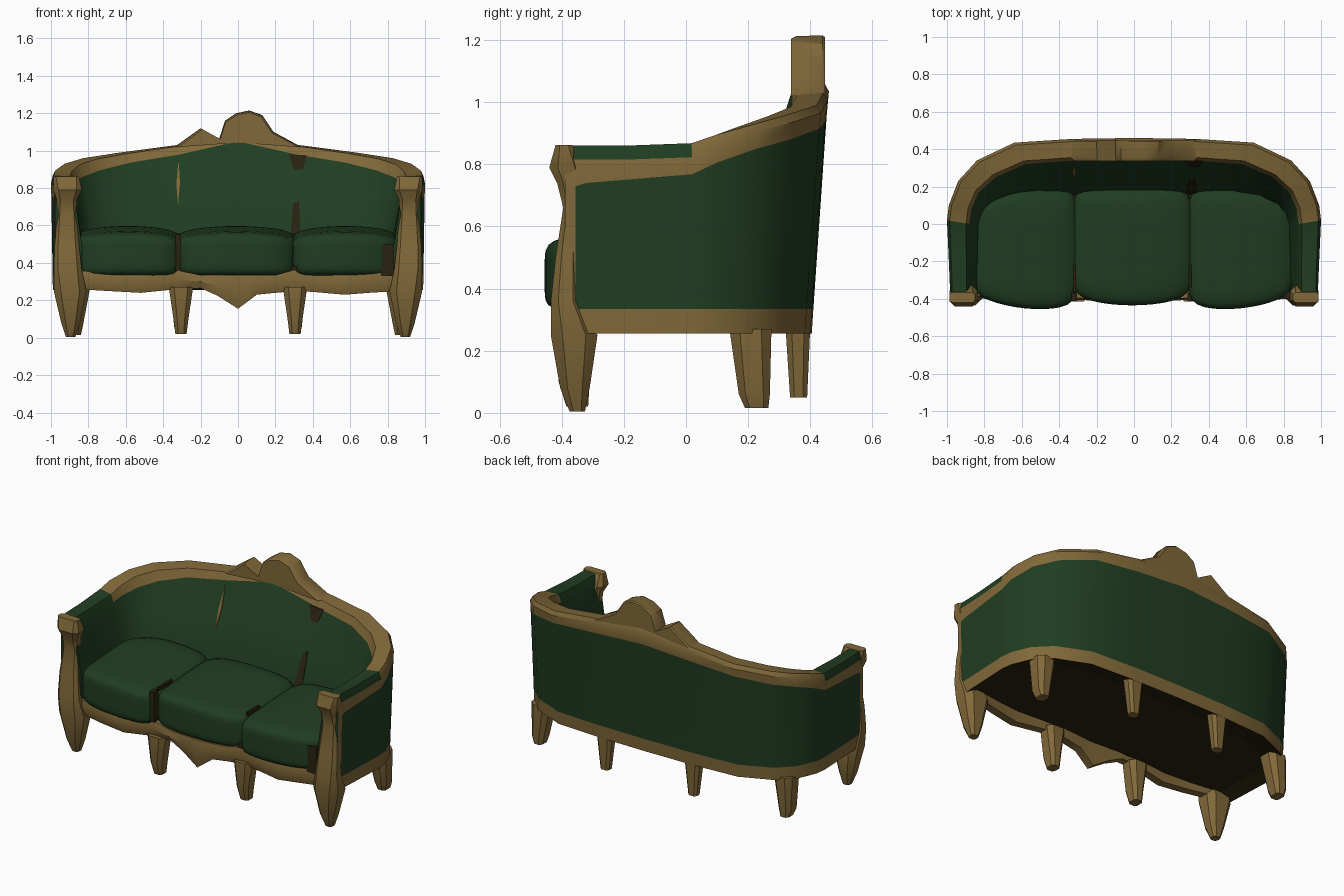
import bpy, bmesh, math
from mathutils import Vector

if "Cube" in bpy.data.objects:
    bpy.data.objects.remove(bpy.data.objects["Cube"])


def material(name, rgb):
    m = bpy.data.materials.new(name)
    m.diffuse_color = (*rgb, 1)
    m.use_nodes = True
    m.node_tree.nodes["Principled BSDF"].inputs["Base Color"].default_value = m.diffuse_color
    return m


WOOD, GREEN, DARK = 0, 1, 2
MATS = [material("carved wood", (0.22, 0.14, 0.041)),
        material("green velvet", (0.0145, 0.047, 0.0155)),
        material("dark underside", (0.022, 0.016, 0.005))]


def finish(name, bm, angle=35):
    bmesh.ops.recalc_face_normals(bm, faces=bm.faces)
    me = bpy.data.meshes.new(name)
    bm.to_mesh(me)
    bm.free()
    for m in MATS:
        me.materials.append(m)
    me.shade_smooth()
    me.set_sharp_from_angle(angle=math.radians(angle))
    ob = bpy.data.objects.new(name, me)
    bpy.context.collection.objects.link(ob)
    return ob


def loft(name, rings, mat=lambda i, j: WOOD, cap=WOOD, angle=35):
    """Skin closed rings; mat(i, j) gives the slot for ring i, side j."""
    bm = bmesh.new()
    vs = [[bm.verts.new(p) for p in r] for r in rings]
    n = len(rings[0])
    for i in range(len(vs) - 1):
        for j in range(n):
            k = (j + 1) % n
            f = bm.faces.new((vs[i][j], vs[i][k], vs[i + 1][k], vs[i + 1][j]))
            f.material_index = mat(i, j)
    for r in (vs[0], vs[-1]):
        bm.faces.new(r).material_index = cap
    return finish(name, bm, angle)


def chamfered(z, x0, x1, y0, y1, side=1):
    """Rectangle with cut corners at height z."""
    c = 0.25 * min(x1 - x0, y1 - y0)
    pts = [(x0 + c, y0), (x1 - c, y0), (x1, y0 + c), (x1, y1 - c),
           (x1 - c, y1), (x0 + c, y1), (x0, y1 - c), (x0, y0 + c)]
    return [(side * x, y, z) for x, y in pts]


def box(name, x0, x1, y0, y1, z0, z1, slot):
    ring = lambda z: [(x0, y0, z), (x1, y0, z), (x1, y1, z), (x0, y1, z)]
    return loft(name, [ring(z0), ring(z1)], lambda i, j: slot, slot)


# wraparound shell: outer xy, inner top xy, inner seat xy, rim height,
# depth of the wood band outside and inside
HALF = [((.98, -.39), (.88, -.39), (.835, -.39), .86, .13, .05),
        ((.985, -.355), (.88, -.355), (.835, -.355), .86, .13, .05),
        ((.985, -.32), (.88, -.32), (.835, -.32), .86, .12, .05),
        ((.99, -.20), (.88, -.20), (.83, -.20), .86, .11, .05),
        ((1.0, .02), (.88, .00), (.82, .00), .868, .10, .05),
        ((.99, .10), (.87, .08), (.80, .05), .895, .09, .06),
        ((.94, .23), (.83, .17), (.76, .09), .93, .08, .07),
        ((.84, .34), (.74, .25), (.66, .13), .96, .08, .065),
        ((.64, .435), (.58, .32), (.52, .15), .99, .075, .055),
        ((.33, .455), (.31, .34), (.30, .155), 1.03, .09, .05)]
MID = [((0, .46), (0, .345), (0, .16), 1.06, .10, .01)]
flip = lambda s: tuple((-p[0], p[1]) for p in s[:3]) + s[3:]
STATIONS = HALF + MID + [flip(s) for s in reversed(HALF)]


def shell_ring(s):
    o, i, l, zt, band, drop = s
    o, i, l = Vector(o), Vector(i), Vector(l)
    foot = Vector((o.x * .99, o.y * .88 if o.y > 0 else o.y))
    z2, z3 = zt - band, zt - (.045 if zt < .88 else .025)
    lean = lambda z: foot.lerp(o, (z - .26) / (zt - .26))
    inner = lambda z: l.lerp(i, (z - .5) / (zt - .55))
    pts = [(foot, .255), (lean(.335), .335), (lean(z2), z2), (o, z3),
           (o.lerp(i, .12), zt), (o.lerp(i, .85), zt - .005),
           (i, zt - drop), (inner(.74), .74), (l, .5), (l, .32)]
    return [(p.x, p.y, z) for p, z in pts]


def shell_slot(i, j):
    end = min(i, len(STATIONS) - 2 - i)
    if j == 9:
        return DARK
    if j in (0, 2) or (j in (3, 4, 5) and end > 3) or (j == 1 and end == 0):
        return WOOD
    return GREEN


rings = [shell_ring(s) for s in STATIONS]
loft("back_and_arms", rings, shell_slot, GREEN)

# underside panel and hidden seat deck
under = [(x * .97, y * .97, .29) for x, y, z in (r[0] for r in rings)]
loft("underside_panel", [under, [(x, y, .31) for x, y, z in under]],
     lambda i, j: DARK, DARK)
box("seat_deck", -.83, .83, -.36, .10, .30, .45, DARK)
box("seat_side_gap", .765, .835, -.402, -.3, .33, .50, DARK)

# crest carved on the back rail
CREST = [(-.34, 1.02), (-.2, 1.12), (-.10, 1.065), (-.07, 1.16),
         (-.01, 1.20), (.06, 1.215), (.13, 1.19), (.19, 1.10), (.34, 1.02),
         (.0, 1.045)]


def crest_ring(y, k):
    return [(.02 + (x - .02) * k, y, 1.0 + (z - 1.0) * k) for x, z in CREST]


loft("back_crest", [crest_ring(.338, .95), crest_ring(.355, .99),
                    crest_ring(.44, 1), crest_ring(.448, .97)])

# scalloped front apron with centre pendant: x, front y, bottom z, top z
APRON = [(-.86, -.39, .26, .36), (-.7, -.415, .25, .345), (-.52, -.43, .24, .335),
         (-.32, -.405, .26, .36), (-.2, -.41, .265, .335), (-.11, -.42, .225, .335),
         (0, -.43, .155, .335), (.1, -.42, .23, .335), (.2, -.41, .24, .335),
         (.31, -.405, .25, .365), (.4, -.415, .245, .34), (.57, -.43, .23, .335),
         (.7, -.415, .24, .345), (.86, -.39, .25, .36)]
loft("front_apron", [[(x, y + .02, b), (x, y, (b + t) / 2), (x, y + .01, t),
                      (x, y + .10, t), (x, y + .07, b)] for x, y, b, t in APRON])

# front corner posts running from foot to arm knob
POST = [(.005, .87, .92, -.375, -.325), (.08, .845, .945, -.405, -.31),
        (.25, .81, .985, -.435, -.285), (.36, .835, .985, -.435, -.34),
        (.50, .85, .98, -.42, -.345), (.66, .865, .965, -.395, -.345),
        (.74, .86, .97, -.415, -.335), (.79, .835, .987, -.44, -.33),
        (.862, .85, .987, -.42, -.365)]
# tapered legs
FRONT_LEG = [(.02, .275, .335, -.385, -.315), (.10, .265, .345, -.41, -.31),
             (.27, .24, .37, -.415, -.30)]
CORNER_LEG = [(.015, .84, .90, .19, .265), (.06, .83, .915, .17, .27),
              (.27, .79, .92, .14, .275)]
BACK_LEG = [(.05, .28, .34, .335, .39), (.28, .255, .365, .32, .40)]
for side, word in ((1, "right"), (-1, "left")):
    for part, rows in (("front_post", POST), ("front_leg", FRONT_LEG),
                       ("back_corner_leg", CORNER_LEG), ("back_leg", BACK_LEG)):
        loft(f"{part}_{word}", [chamfered(*r, side) for r in rows])


def cushion(name, x0, x1, front, back, skew):
    """Rounded box with crowned top and bowed front."""
    bm = bmesh.new()
    bmesh.ops.create_cube(bm, size=2)
    bmesh.ops.subdivide_edges(bm, edges=bm.edges[:], cuts=11, use_grid_fill=True)
    for v in bm.verts:
        c = v.co
        p = 7
        k = max(map(abs, c)) / sum(abs(a) ** p for a in c) ** (1 / p)
        u, w, h = c * k
        y = front + (back - front) * (w + 1) / 2
        if w < 0:
            y += .05 * -w * (u - skew) ** 2
        elif skew * u < 0:
            y -= .10 * w * u * u      # outer back corner follows the shell
        z = .44 + .115 * h
        if h > 0:
            z += h * (.03 * (1 - u * u) + .02 * w)
        v.co = ((x0 + x1) / 2 + u * (x1 - x0) / 2, y, z)
    for f in bm.faces:
        f.material_index = GREEN
    finish(name, bm, 60)


cushion("seat_cushion_left", -.875, -.30, -.455, .19, .3)
cushion("seat_cushion_middle", -.335, .315, -.435, .19, 0)
cushion("seat_cushion_right", .285, .86, -.455, .19, -.3)


# small marks lying on the sloping backrest
def back_mark(name, pts, slot):
    loft(name, [[(x, .155 + (z - .5) * .385 + d, z) for x, z in pts]
                for d in (-.005, .004)], lambda i, j: slot, slot)


back_mark("backrest_seam_low", [(.28, .54), (.335, .54), (.325, .73), (.295, .72)], DARK)
back_mark("backrest_seam_high", [(.30, .90), (.345, .90), (.37, .975), (.27, .98)], DARK)
back_mark("backrest_worn_strip", [(-.32, .71), (-.31, .83), (-.318, .95), (-.33, .82)], WOOD)

# dark seams between the seat cushions
for name, x, z0, z1 in (("left", -.32, .36, .575), ("right", .30, .36, .40)):
    box(f"seat_front_seam_{name}", x - .015, x + .015, -.412, -.37, z0, z1 - .02, DARK)
box("seat_top_seam_left", -.325, -.31, -.36, -.22, .54, .561, DARK)
box("seat_top_seam_right", .293, .308, -.34, -.22, .54, .561, DARK)
